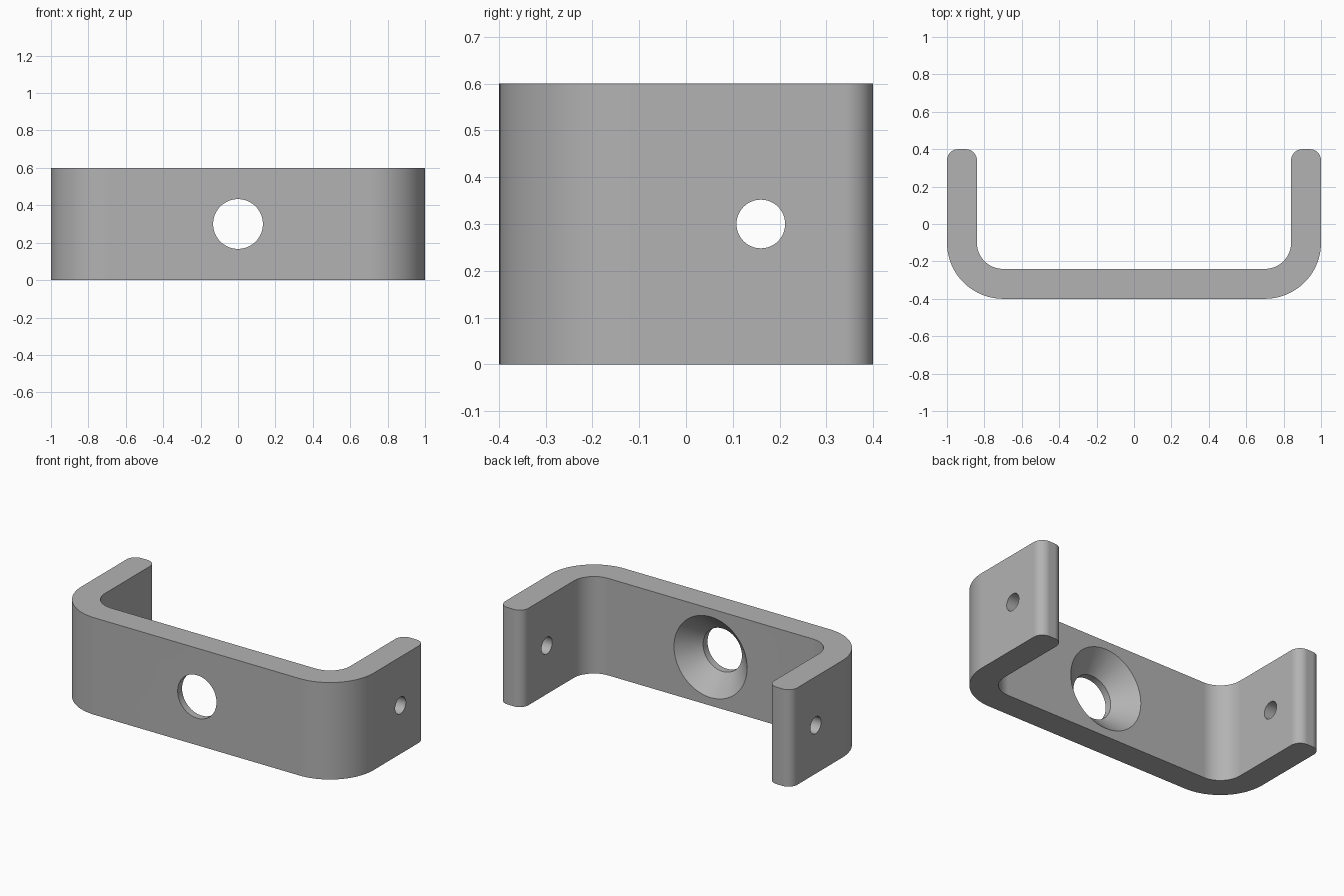
import bpy, bmesh
from math import sin, cos, pi, radians
from mathutils import Matrix, Vector

cube = bpy.data.objects.get("Cube")
if cube:
    bpy.data.objects.remove(cube, do_unlink=True)

HEIGHT, HALF_W, HALF_D, WALL = 0.6, 1.0, 0.4, 0.16
BEND, TIP = 0.30, 0.06           # outer bend radius, leg tip radius
SINK_DEPTH = 0.117

steel = bpy.data.materials.new("grey steel")
steel.use_nodes = True
GREY = (0.45, 0.45, 0.45, 1)
steel.diffuse_color = GREY
steel.node_tree.nodes["Principled BSDF"].inputs["Base Color"].default_value = GREY


def arc(cx, cy, r, start, end, steps):
    angles = [radians(start + (end - start) * i / steps) for i in range(steps + 1)]
    return [(cx + r * cos(a), cy + r * sin(a)) for a in angles]


def mesh_object(name, bm):
    bmesh.ops.recalc_face_normals(bm, faces=bm.faces)
    mesh = bpy.data.meshes.new(name)
    bm.to_mesh(mesh)
    bm.free()
    mesh.materials.append(steel)
    obj = bpy.data.objects.new(name, mesh)
    bpy.context.collection.objects.link(obj)
    return obj


# U-shaped strap: half outline, mirrored, then extruded upward
cx, cy = HALF_W - BEND, BEND - HALF_D
half = arc(cx, cy, BEND, -90, 0, 20)
half += arc(HALF_W - TIP, HALF_D - TIP, TIP, 0, 90, 10)
half += arc(HALF_W - WALL + TIP, HALF_D - TIP, TIP, 90, 180, 10)
half += arc(cx, cy, BEND - WALL, 0, -90, 20)
outline = half + [(-x, y) for x, y in reversed(half)]

bm = bmesh.new()
base = bm.faces.new([bm.verts.new((x, y, 0)) for x, y in outline])
top = bmesh.ops.extrude_face_region(bm, geom=[base])["geom"]
bmesh.ops.translate(bm, vec=(0, 0, HEIGHT),
                    verts=[g for g in top if isinstance(g, bmesh.types.BMVert)])
bracket = mesh_object("bracket", bm)


def cutter(name, centre, direction, r1, r2, length):
    """Cone or cylinder along a direction, subtracted from the bracket."""
    bm = bmesh.new()
    turn = Vector(direction).to_track_quat('Z', 'Y').to_matrix().to_4x4()
    bmesh.ops.create_cone(bm, cap_ends=True, segments=64, radius1=r1, radius2=r2,
                          depth=length, matrix=Matrix.Translation(centre) @ turn)
    obj = mesh_object(name, bm)
    obj.hide_render = True
    mod = bracket.modifiers.new(name, 'BOOLEAN')
    mod.operation, mod.solver, mod.object = 'DIFFERENCE', 'EXACT', obj
    return obj


# Central countersunk hole and one cross hole through both legs
mid = HEIGHT / 2
inner_y = WALL - HALF_D
extra = 0.04
cutters = [
    cutter("centre_hole_cutter", (0, inner_y, mid), (0, 1, 0), 0.133, 0.133, 0.6),
    cutter("countersink_cutter", (0, inner_y + (extra - SINK_DEPTH) / 2, mid), (0, 1, 0),
           0.133, 0.25 + extra, SINK_DEPTH + extra),
    cutter("leg_hole_cutter", (0, 0.16, mid), (1, 0, 0), 0.052, 0.052, 3),
]

# Apply the cuts and smooth the curved surfaces
bpy.ops.object.select_all(action='DESELECT')
bpy.context.view_layer.objects.active = bracket
bracket.select_set(True)
for mod in list(bracket.modifiers):
    bpy.ops.object.modifier_apply(modifier=mod.name)
for obj in cutters:
    bpy.data.objects.remove(obj, do_unlink=True)
bpy.ops.object.shade_smooth_by_angle(angle=radians(30))
weighted = bracket.modifiers.new("even_shading", 'WEIGHTED_NORMAL')
weighted.keep_sharp = True
